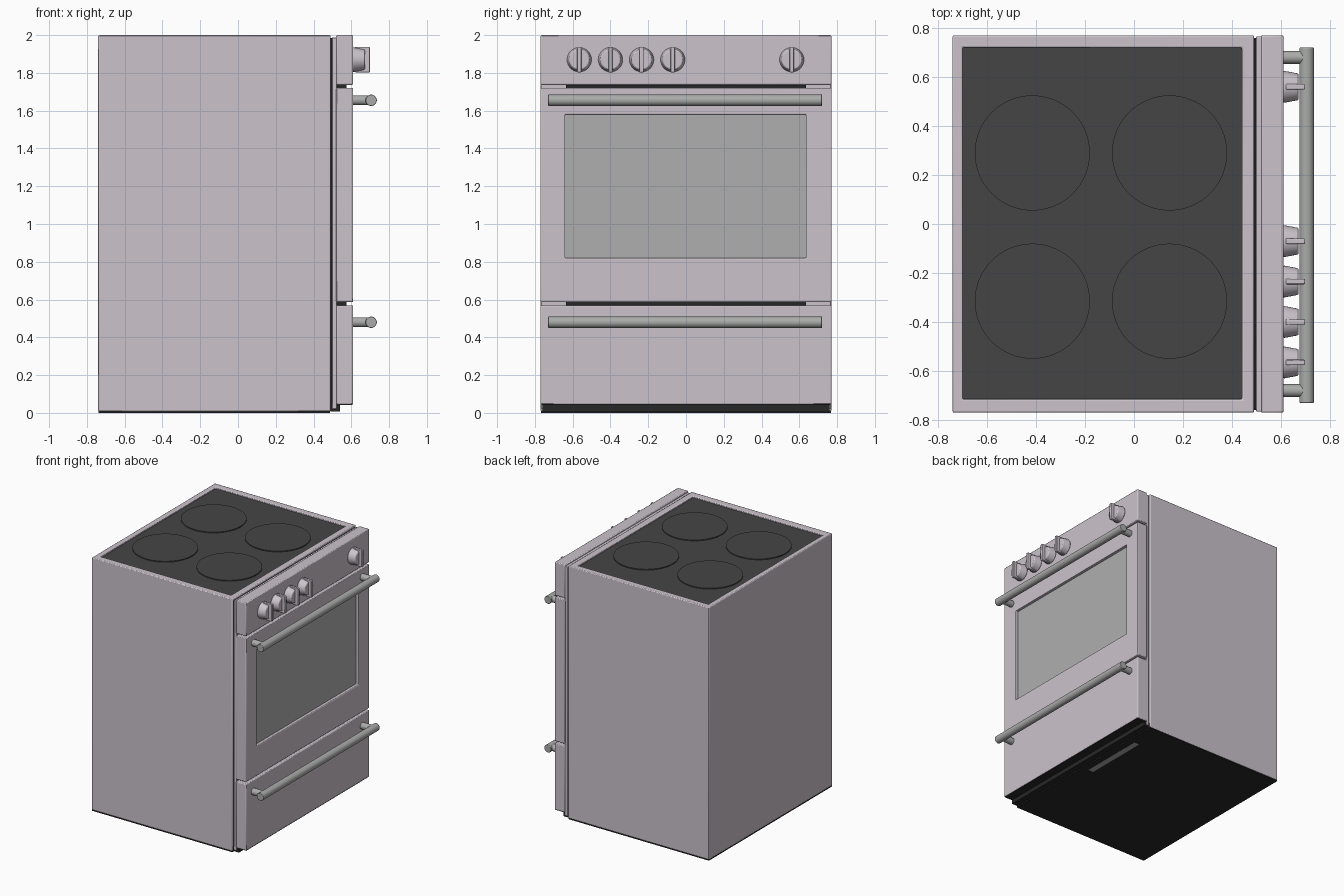
import bpy, bmesh, math
from mathutils import Vector, Matrix

if "Cube" in bpy.data.objects:
    bpy.data.objects.remove(bpy.data.objects["Cube"])


def material(name, r, g, b):
    m = bpy.data.materials.new(name)
    m.diffuse_color = (r, g, b, 1)
    m.use_nodes = True
    m.node_tree.nodes["Principled BSDF"].inputs["Base Color"].default_value = m.diffuse_color
    return m


ENAMEL = material("enamel", 0.60, 0.55, 0.60)
BLACK = material("black", 0.02, 0.02, 0.02)
GLASS = material("dark_glass", 0.06, 0.06, 0.06)
WINDOW = material("window_glass", 0.42, 0.43, 0.42)
STEEL = material("steel", 0.40, 0.41, 0.40)


def finish(bm, name, mat, bevel=0.0):
    bmesh.ops.recalc_face_normals(bm, faces=bm.faces)
    me = bpy.data.meshes.new(name)
    bm.to_mesh(me)
    bm.free()
    ob = bpy.data.objects.new(name, me)
    bpy.context.collection.objects.link(ob)
    me.materials.append(mat)
    if bevel:
        mod = ob.modifiers.new("bevel", 'BEVEL')
        mod.width, mod.segments = bevel, 2
        mod.limit_method = 'ANGLE'
    bpy.context.view_layer.objects.active = ob
    ob.select_set(True)
    bpy.ops.object.shade_smooth_by_angle(angle=math.radians(35))
    ob.select_set(False)
    return ob


def box(name, lo, hi, mat, bevel=0.0):
    bm = bmesh.new()
    lo, hi = Vector(lo), Vector(hi)
    bmesh.ops.create_cube(bm, size=1, matrix=Matrix.Translation((lo + hi) / 2)
                          @ Matrix.Diagonal((*(hi - lo), 1)))
    return finish(bm, name, mat, bevel)


def cylinder(name, a, b, r, mat, r2=None, segs=32, bevel=0.0):
    a, b = Vector(a), Vector(b)
    d = b - a
    rot = Vector((0, 0, 1)).rotation_difference(d).to_matrix().to_4x4()
    bm = bmesh.new()
    bmesh.ops.create_cone(bm, cap_ends=True, segments=segs, radius1=r,
                          radius2=r if r2 is None else r2, depth=d.length,
                          matrix=Matrix.Translation((a + b) / 2) @ rot)
    return finish(bm, name, mat, bevel)


def recessed_box(name, place, back, front, outer, inner, depth, mat, bevel):
    """Box whose front face holds a rectangular pocket; place(u, v, w) -> xyz."""
    bm = bmesh.new()
    rings = []
    for rect, w in ((outer, back), (outer, front), (inner, front), (inner, front - depth)):
        u0, u1, v0, v1 = rect
        rings.append([bm.verts.new(place(u, v, w)) for u, v in
                      ((u0, v0), (u1, v0), (u1, v1), (u0, v1))])
    for r, s in zip(rings, rings[1:]):
        for i in range(4):
            j = (i + 1) % 4
            bm.faces.new((r[i], r[j], s[j], s[i]))
    bm.faces.new(rings[0])
    bm.faces.new(rings[-1])
    return finish(bm, name, mat, bevel)


# Cabinet with pocket for the cooktop, and dark underside
recessed_box("cabinet", lambda u, v, w: (u, v, w), 0.008, 2.0,
             (-0.74, 0.49, -0.77, 0.77), (-0.70, 0.44, -0.715, 0.72), 0.03, ENAMEL, 0.006)
box("cabinet_underside", (-0.738, -0.768, 0), (0.488, 0.768, 0.012), BLACK)
box("underside_vent", (0.395, 0.0, -0.0), (0.44, 0.53, 0.004), STEEL).location.z = -0.001

# Cooktop glass and burners
box("cooktop_glass", (-0.70, -0.715, 1.965), (0.44, 0.72, 1.986), GLASS)
for x in (-0.415, 0.145):
    for y in (-0.315, 0.29):
        cylinder("burner", (x, y, 1.98), (x, y, 1.993), 0.235, GLASS, segs=64)

# Seal frame between cabinet and front panels
box("seal_core", (0.485, -0.755, 0.012), (0.50, 0.755, 1.985), BLACK)
box("front_frame", (0.497, -0.765, 0.02), (0.523, 0.765, 1.988), ENAMEL, 0.004)
box("toe_strip", (0.49, -0.76, 0.008), (0.54, 0.76, 0.045), BLACK)
box("panel_underside", (0.525, -0.765, 0.042), (0.607, 0.765, 0.05), BLACK)

# Control panel, oven door and drawer
box("control_panel", (0.52, -0.77, 1.737), (0.61, 0.77, 2.0), ENAMEL, 0.006)
recessed_box("oven_door", lambda u, v, w: (w, u, v), 0.52, 0.61,
             (-0.77, 0.77, 0.586, 1.72), (-0.64, 0.635, 0.82, 1.58), 0.03, ENAMEL, 0.005)
box("door_window", (0.57, -0.64, 0.82), (0.585, 0.635, 1.58), WINDOW)
box("drawer", (0.52, -0.77, 0.045), (0.61, 0.77, 0.569), ENAMEL, 0.006)
for z0, z1 in ((1.715, 1.74), (0.565, 0.59)):
    box("vent_slot", (0.52, -0.635, z0), (0.575, 0.635, z1), BLACK)

# Handles on two posts each
for part, z in (("door", 1.655), ("drawer", 0.48)):
    cylinder(part + "_handle_bar", (0.705, -0.73, z), (0.705, 0.72, z), 0.03, STEEL, bevel=0.003)
    for y in (-0.68, 0.68):
        cylinder(part + "_handle_post", (0.605, y, z), (0.70, y, z), 0.026, STEEL)

# Knobs: tapered body with a grip fin
for y in (-0.565, -0.40, -0.235, -0.07, 0.56):
    cylinder("knob_body", (0.608, y, 1.87), (0.672, y, 1.87), 0.066, ENAMEL, 0.054, bevel=0.006)
    box("knob_grip", (0.62, y - 0.011, 1.802), (0.698, y + 0.011, 1.938), ENAMEL, 0.004)
